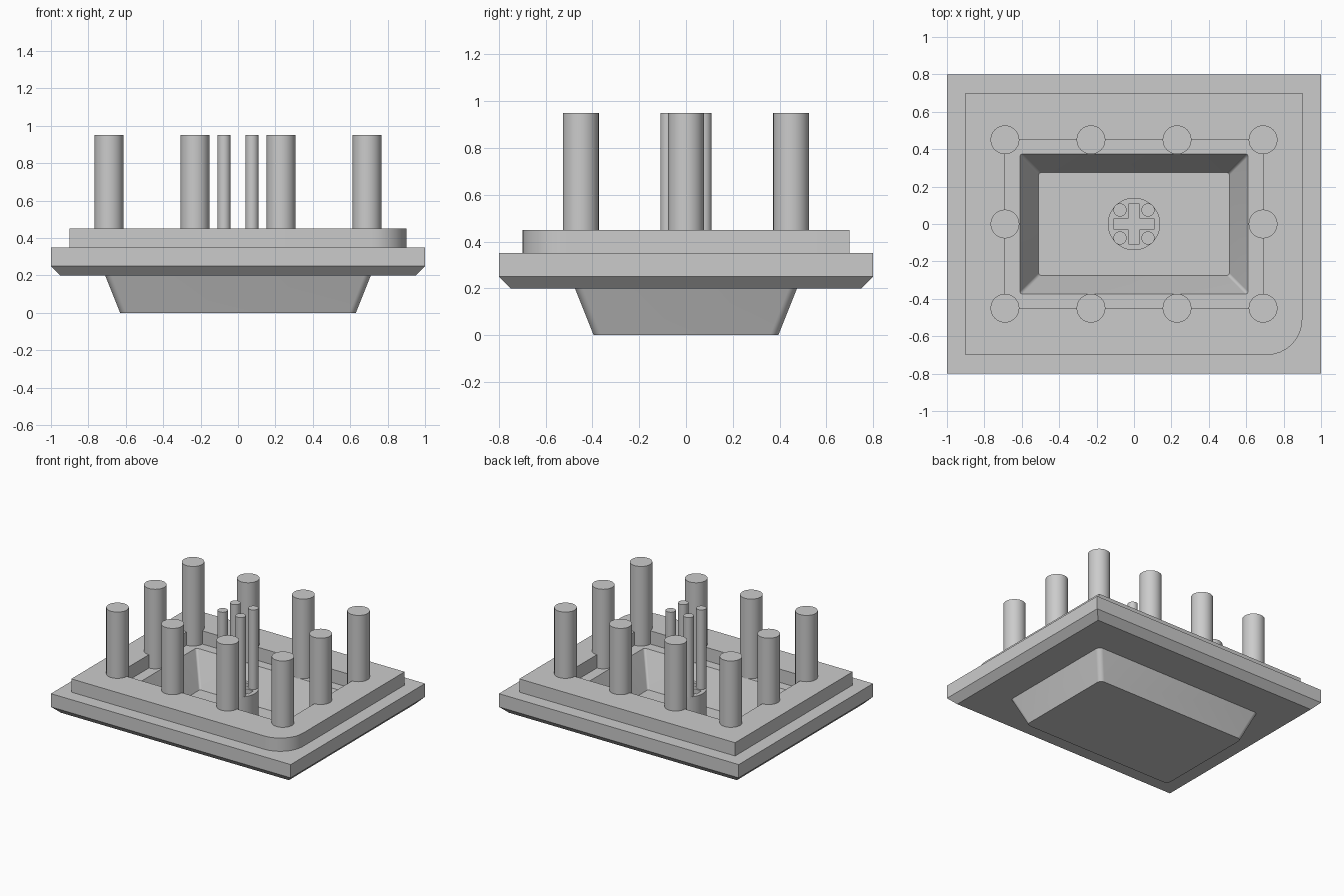
import bpy, bmesh, math
from mathutils import Vector

cube = bpy.data.objects.get("Cube")
if cube:
    bpy.data.objects.remove(cube, do_unlink=True)

grey = bpy.data.materials.new("light grey")
grey.use_nodes = True
grey.diffuse_color = (0.6, 0.6, 0.6, 1)
grey.node_tree.nodes["Principled BSDF"].inputs["Base Color"].default_value = (0.6, 0.6, 0.6, 1)


def finish(bm, name):
    """Turn a bmesh into a shaded, coloured object."""
    bmesh.ops.recalc_face_normals(bm, faces=bm.faces)
    mesh = bpy.data.meshes.new(name)
    bm.to_mesh(mesh)
    bm.free()
    mesh.materials.append(grey)
    obj = bpy.data.objects.new(name, mesh)
    bpy.context.collection.objects.link(obj)
    bpy.ops.object.select_all(action='DESELECT')
    obj.select_set(True)
    bpy.context.view_layer.objects.active = obj
    bpy.ops.object.shade_smooth_by_angle(angle=math.radians(30))
    return obj


def ring(bm, hx, hy, z, radii=(0, 0, 0, 0), steps=8):
    """Rectangle outline with its own radius at each corner."""
    verts = []
    for i, (sx, sy) in enumerate(((1, 1), (-1, 1), (-1, -1), (1, -1))):
        r = radii[i]
        for k in range(steps + 1):
            a = math.pi / 2 * (i + k / steps)
            verts.append(bm.verts.new((sx * (hx - r) + r * math.cos(a),
                                       sy * (hy - r) + r * math.sin(a), z)))
    return verts


def cylinder(name, x, y, radius, bottom, top, sides=32):
    bm = bmesh.new()
    bmesh.ops.create_cone(bm, cap_ends=True, segments=sides, radius1=radius,
                          radius2=radius, depth=top - bottom)
    bmesh.ops.translate(bm, verts=bm.verts, vec=(x, y, (top + bottom) / 2))
    return finish(bm, name)


# Tray: one skin from the underside, over the stepped rim, into the basin
soft, tight, one_round = (0.035,) * 4, (0.015,) * 4, (0, 0, 0, 0.19)
sharp = (0,) * 4
sections = [
    (0.63, 0.395, 0, soft), (0.71, 0.475, 0.2, soft),
    (0.95, 0.75, 0.2, sharp), (1, 0.8, 0.25, sharp), (1, 0.8, 0.35, sharp),
    (0.9, 0.7, 0.35, one_round), (0.9, 0.7, 0.45, one_round),
    (0.69, 0.45, 0.45, sharp), (0.69, 0.45, 0.35, sharp),
    (0.61, 0.375, 0.35, tight), (0.51, 0.275, 0.1, tight),
]
bm = bmesh.new()
rings = [ring(bm, *s) for s in sections]
for lower, upper in zip(rings, rings[1:]):
    n = len(lower)
    for i in range(n):
        j = (i + 1) % n
        bm.faces.new((lower[i], lower[j], upper[j], upper[i]))
bm.faces.new(rings[0])
bm.faces.new(rings[-1])
bmesh.ops.remove_doubles(bm, verts=bm.verts, dist=0.0001)
finish(bm, "tray")

# Central boss with a cross-shaped socket
bm = bmesh.new()
circle = [(0.14 * math.cos(t * math.tau / 48), 0.14 * math.sin(t * math.tau / 48)) for t in range(48)]
arm, half = 0.108, 0.03
quarter = [Vector((arm, -half)), Vector((arm, half)), Vector((half, half))]
cross = []
for q in range(4):
    c, s = round(math.cos(q * math.pi / 2)), round(math.sin(q * math.pi / 2))
    cross += [(c * p.x - s * p.y, s * p.x + c * p.y) for p in quarter]
for outline in (circle, cross):
    vs = [bm.verts.new((x, y, 0.08)) for x, y in outline]
    for i, v in enumerate(vs):
        bm.edges.new((v, vs[(i + 1) % len(vs)]))
bmesh.ops.triangle_fill(bm, use_beauty=True, use_dissolve=False, edges=bm.edges[:])
result = bmesh.ops.extrude_face_region(bm, geom=bm.faces[:])
moved = [g for g in result["geom"] if isinstance(g, bmesh.types.BMVert)]
bmesh.ops.translate(bm, verts=moved, vec=(0, 0, 0.27))
finish(bm, "socket_boss")

# Four thin pins on the boss
for x in (-0.075, 0.075):
    for y in (-0.075, 0.075):
        cylinder("thin_pin", x, y, 0.035, 0.34, 0.95, 24)

# Ten posts around the opening
spots = [(x, y) for x in (-0.69, -0.23, 0.23, 0.69) for y in (-0.45, 0.45)]
for x, y in spots + [(-0.69, 0), (0.69, 0)]:
    cylinder("post", x, y, 0.077, 0.34, 0.95)
